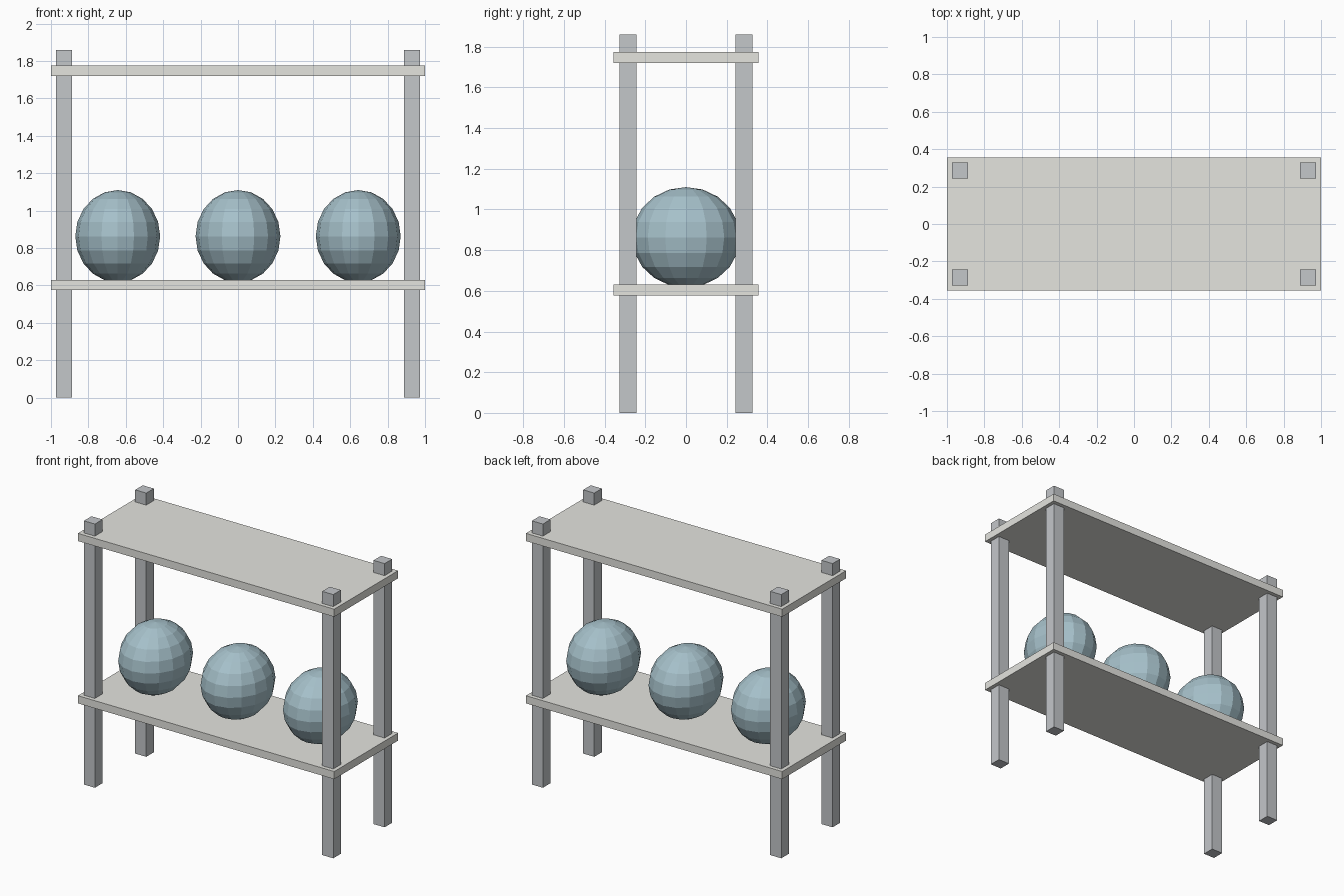
import bpy

if "Cube" in bpy.data.objects:
    bpy.data.objects.remove(bpy.data.objects["Cube"])


def material(name, color):
    mat = bpy.data.materials.new(name)
    mat.diffuse_color = (*color, 1)
    mat.use_nodes = True
    mat.node_tree.nodes["Principled BSDF"].inputs["Base Color"].default_value = mat.diffuse_color
    return mat


def box(name, center, size, mat):
    bpy.ops.mesh.primitive_cube_add(size=1, location=center)
    ob = bpy.context.object
    ob.name = name
    ob.scale = size
    bpy.ops.object.transform_apply(location=False, rotation=False, scale=True)
    ob.data.materials.append(mat)


def ball(name, center, radii, mat):
    bpy.ops.mesh.primitive_uv_sphere_add(segments=16, ring_count=10, radius=1, location=center)
    ob = bpy.context.object
    ob.name = name
    ob.scale = radii
    bpy.ops.object.transform_apply(location=False, rotation=False, scale=True)
    ob.data.materials.append(mat)


metal = material("post_grey", (0.55, 0.57, 0.59))
board = material("shelf_pale", (0.78, 0.78, 0.74))
teal = material("ball_teal", (0.38, 0.53, 0.59))

# Four corner posts
POST_H = 1.86
for side, x in (("left", -0.93), ("right", 0.93)):
    for end, y in (("front", -0.286), ("back", 0.286)):
        box(f"{end}_{side}_post", (x, y, POST_H / 2), (0.086, 0.084, POST_H), metal)

# Two shelves, the posts pass through them
for name, z in (("lower_shelf", 0.603), ("upper_shelf", 1.748)):
    box(name, (0, 0, z), (2.0, 0.712, 0.054), board)

# Row of faceted balls resting slightly sunk into the lower shelf
for name, x in (("left_ball", -0.643), ("middle_ball", 0), ("right_ball", 0.643)):
    ball(name, (x, 0, 0.863), (0.227, 0.266, 0.247), teal)
